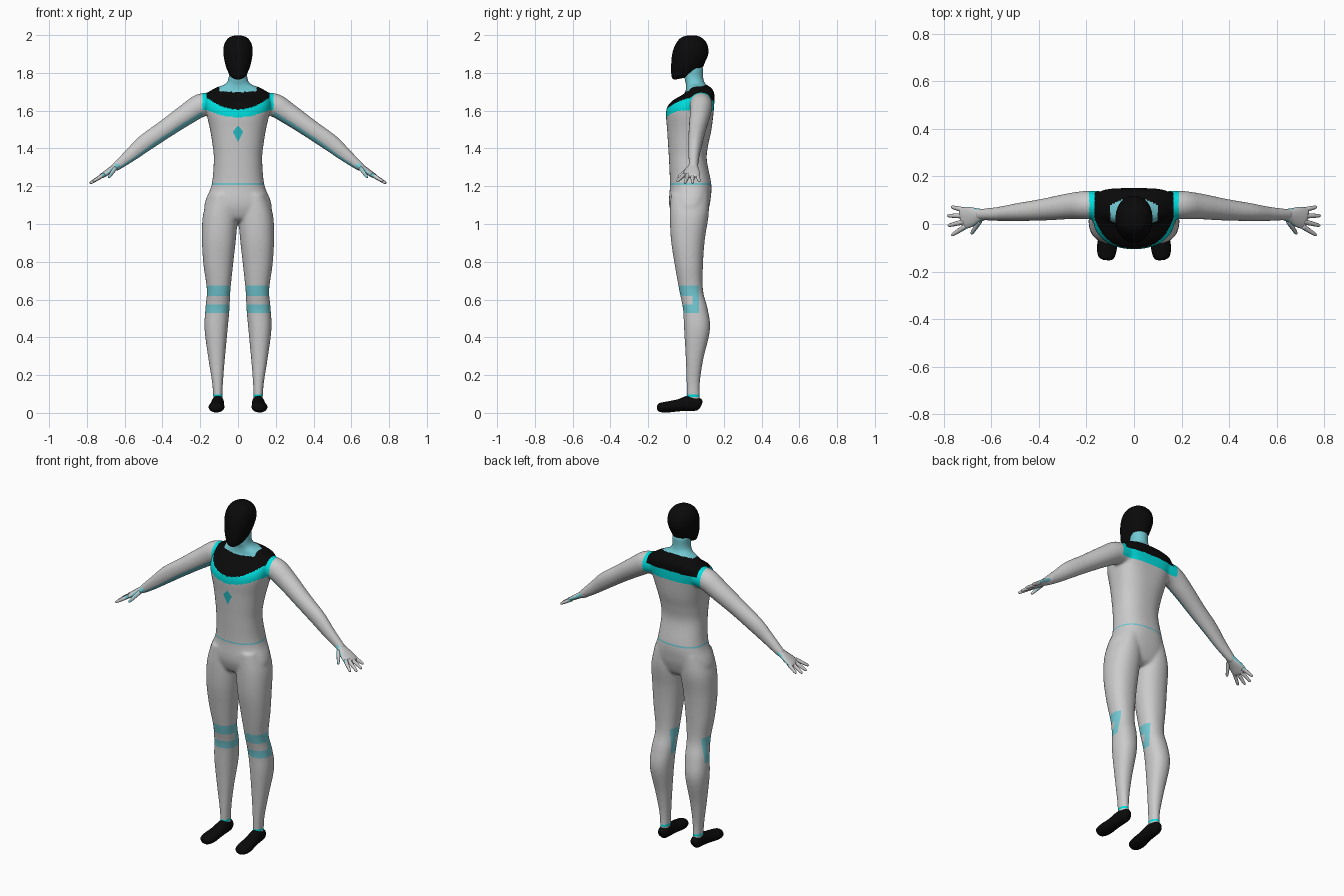
import bpy, bmesh, math
from mathutils import Vector

if "Cube" in bpy.data.objects:
    bpy.data.objects.remove(bpy.data.objects["Cube"])


def material(name, rgb):
    m = bpy.data.materials.new(name)
    m.use_nodes = True
    m.diffuse_color = (*rgb, 1)
    bsdf = m.node_tree.nodes["Principled BSDF"]
    bsdf.inputs["Base Color"].default_value = (*rgb, 1)
    bsdf.inputs["Roughness"].default_value = 0.7
    return m


MATS = [material("suit_grey", (0.6, 0.6, 0.6)),
        material("pale_blue", (0.17, 0.58, 0.65)),
        material("bright_cyan", (0.0, 0.75, 0.75)),
        material("black", (0.003, 0.003, 0.003)),
        material("teal", (0.02, 0.5, 0.55))]
GREY, PALE, CYAN, BLACK, TEAL = range(5)


def spline(rows, k=6):
    """Smoothly resample a list of equal-length rows."""
    p = [rows[0]] + list(rows) + [rows[-1]]
    out = []
    for i in range(1, len(p) - 2):
        for j in range(k):
            t = j / k
            out.append([0.5 * (2 * b + (c - a) * t + (2 * a - 5 * b + 4 * c - d) * t * t
                               + (3 * b - a - 3 * c + d) * t ** 3)
                        for a, b, c, d in zip(*p[i - 1:i + 3])])
    return out + [list(rows[-1])]


def loft(bm, rings):
    rings = [[bm.verts.new(p) for p in r] for r in rings]
    n = len(rings[0])
    for a, b in zip(rings, rings[1:]):
        for i in range(n):
            bm.faces.new((a[i], a[(i + 1) % n], b[(i + 1) % n], b[i]))
    bm.faces.new(rings[0])
    bm.faces.new(rings[-1])


def upright(bm, rows, side=1, n=48):
    """Rows: z, x min, x max, y front, y back, back squareness, tilt."""
    rings = []
    for z, x0, x1, y0, y1, sq, tilt in spline(rows):
        ring = []
        for i in range(n):
            a = 2 * math.pi * i / n
            c, s = math.cos(a), math.sin(a)
            e = 2 / (sq if s > 0 else 2.2)
            x = (x0 + x1) / 2 + (x1 - x0) / 2 * math.copysign(abs(c) ** e, c)
            y = (y0 + y1) / 2 + (y1 - y0) / 2 * math.copysign(abs(s) ** e, s)
            ring.append((side * x, y, z + tilt * y))
        rings.append(ring)
    loft(bm, rings)


def tube(bm, rows, side=1, n=24):
    """Rows: x, y, z, thickness radius, width radius."""
    rows = spline(rows)
    rings = []
    for i, (x, y, z, rt, rw) in enumerate(rows):
        t = Vector(rows[min(i + 1, len(rows) - 1)][:3]) - Vector(rows[max(i - 1, 0)][:3])
        u = t.cross(Vector((0, 0, 1))).normalized()
        v = u.cross(t).normalized()
        ring = []
        for j in range(n):
            a = 2 * math.pi * j / n
            p = Vector((x, y, z)) + u * rw * math.cos(a) + v * rt * math.sin(a)
            ring.append((side * p.x, p.y, p.z))
        rings.append(ring)
    loft(bm, rings)


def finish(name, bm, index=0):
    bmesh.ops.recalc_face_normals(bm, faces=bm.faces)
    me = bpy.data.meshes.new(name)
    for m in MATS:
        me.materials.append(m)
    for f in bm.faces:
        f.smooth = True
        f.material_index = index
    bm.to_mesh(me)
    bm.free()
    ob = bpy.data.objects.new(name, me)
    bpy.context.collection.objects.link(ob)
    return ob


# Body: torso with neck, legs and arms fused into one smooth skin
torso = [(1.01, .08, -.03, .07, 2.2), (1.03, .15, -.065, .1, 2.2), (1.08, .178, -.085, .12, 2.3),
         (1.13, .17, -.09, .13, 2.4), (1.21, .139, -.085, .134, 2.4), (1.34, .128, -.09, .11, 2.4),
         (1.42, .135, -.095, .118, 2.4), (1.5, .148, -.1, .135, 2.6), (1.6, .17, -.105, .147, 3.2),
         (1.65, .172, -.075, .15, 4), (1.69, .165, -.01, .15, 4), (1.72, .12, 0, .135, 3),
         (1.74, .07, 0, .105, 2.2), (1.77, .05, -.008, .092, 2), (1.83, .05, -.008, .092, 2)]
leg = [(1.16, .02, .15, -.08, .12), (1.05, .003, .185, -.085, .12), (.92, .011, .191, -.08, .1),
       (.785, .026, .183, -.06, .09), (.65, .04, .165, -.036, .09), (.55, .045, .173, -.016, .115),
       (.44, .055, .177, -.01, .127), (.28, .07, .156, -.001, .091), (.15, .08, .136, .003, .073),
       (.05, .083, .13, .005, .075)]
arm = [(.1, .08, 1.635, .055, .055), (.19, .08, 1.63, .062, .06), (.27, .075, 1.582, .057, .055),
       (.385, .06, 1.503, .05, .046), (.49, .05, 1.43, .047, .038), (.56, .043, 1.372, .038, .031),
       (.635, .04, 1.312, .026, .025), (.66, .039, 1.295, .02, .025)]
bm = bmesh.new()
upright(bm, [(z, -r, r, a, b, q, 0) for z, r, a, b, q in torso], n=64)
for s in (1, -1):
    upright(bm, [(*r, 2.2, 0) for r in leg], s)
    tube(bm, arm, s, 32)
body = finish("body_suit", bm)
rm = body.modifiers.new("fuse", 'REMESH')
rm.mode = 'VOXEL'
rm.voxel_size = 0.006
sm = body.modifiers.new("soften", 'SMOOTH')
sm.factor = 0.5
sm.iterations = 18
dg = bpy.context.evaluated_depsgraph_get()
skin = bpy.data.meshes.new_from_object(body.evaluated_get(dg))
body.modifiers.clear()
skin.materials.clear()
for m in MATS:
    skin.materials.append(m)

# Cut the painted borders into the skin
bm = bmesh.new()
bm.from_mesh(skin)


def cut(keep, co, no):
    faces = [f for f in bm.faces if keep(f.calc_center_median())]
    geom = set(faces)
    for f in faces:
        geom.update(f.edges)
        geom.update(f.verts)
    bmesh.ops.bisect_plane(bm, geom=list(geom), plane_co=co, plane_no=no, dist=1e-5)


for z in (.085, .097, .53, .575, .62, .675, 1.207, 1.216):
    cut(lambda c: abs(c.z - z) < .02 and abs(c.x) < .25, (0, 0, z), (0, 0, 1))
for y in (.035, .07):
    cut(lambda c: .52 < c.z < .69, (0, y, 0), (0, 1, 0))
for sx in (1, -1):
    for tip in (1.52, 1.435):
        cut(lambda c: abs(c.x) < .04 and 1.42 < c.z < 1.53 and c.y < 0,
            (0, 0, tip), (sx / .028, 0, 1 / (tip - 1.49)))

STRIPE = Vector((-.45, -.62, -.64)).normalized()


def paint(c, n):
    ax = abs(c.x)
    if ax < .1 and c.z > 1.70 + .35 * c.y:                 # neck
        return PALE
    bow = min(ax / .16, 1) ** 2                            # collar yoke
    black_z, cyan_z = (1.655, 1.6) if c.y > .05 else (1.606 + .06 * bow, 1.565 + .037 * bow)
    if ax < .166 and c.z > black_z:
        return BLACK
    if ax < .187 and c.z > cyan_z:
        return CYAN
    if ax > .187 and c.z > 1.24:                           # sleeve stripe
        return PALE if Vector((math.copysign(n.x, n.x * c.x), n.y, n.z)).dot(STRIPE) > .93 else GREY
    drop = (1.49 - c.z) / .055 if c.z < 1.49 else (c.z - 1.49) / .03
    if c.y < 0 and ax / .028 + drop < 1:                   # chest diamond
        return TEAL
    if 1.207 < c.z < 1.216:                                # waist line
        return PALE
    if .53 < c.z < .675 and c.y < .07:                     # knee loops
        if c.y > .035 or c.z > .62 or c.z < .575:
            return PALE
    if .085 < c.z < .097:                                  # ankle rim
        return CYAN
    return GREY


bm.normal_update()
for f in bm.faces:
    f.smooth = True
    f.material_index = paint(f.calc_center_median(), f.normal)
bm.to_mesh(skin)
bm.free()
body.data = skin

# Hooded head
bm = bmesh.new()
head = [(1.776, .012, -.05, -.005, .2), (1.786, .036, -.066, .05, .3), (1.802, .05, -.076, .085, .28),
        (1.84, .066, -.079, .1, .15), (1.9, .077, -.073, .118, 0), (1.95, .073, -.056, .113, 0),
        (1.985, .05, -.028, .085, 0), (1.999, .014, .01, .05, 0)]
upright(bm, [(z, -r, r, a, b, 2.1, t) for z, r, a, b, t in head])
finish("head", bm, BLACK)

# Hands and shoes
palm = [(.625, .04, 1.318, .022, .022), (.655, .036, 1.298, .018, .03), (.69, .03, 1.275, .015, .043),
        (.72, .024, 1.255, .012, .045), (.73, .022, 1.25, .006, .035)]
fingers = [((.71, .058, 1.261), (.77, .072, 1.225)), ((.715, .034, 1.258), (.785, .035, 1.215)),
           ((.715, .01, 1.258), (.783, -.007, 1.215)), ((.71, -.01, 1.261), (.768, -.048, 1.225)),
           ((.65, .012, 1.295), (.685, -.042, 1.245))]
shoe = [(.08, .105, .018, .022, .06), (.065, .106, .028, .012, .08), (.02, .107, .033, .01, .092),
        (-.04, .11, .037, .008, .072), (-.1, .114, .042, .002, .06), (-.14, .116, .033, .005, .052),
        (-.152, .117, .014, .016, .04)]
for s, label in ((1, "left"), (-1, "right")):
    bm = bmesh.new()
    tube(bm, palm, s)
    for a, b in fingers:
        a, b = Vector(a), Vector(b)
        tube(bm, [(*a.lerp(b, t), r, r) for t, r in
                  ((0, .0115), (.5, .0095), (.9, .007), (1, .003))], s, 12)
    hand = finish(label + "_hand", bm)
    for p in hand.data.polygons:
        if abs(p.normal.y) > .7 and abs(p.center.x) < .72:
            p.material_index = PALE
    bm = bmesh.new()
    tube(bm, [(x, y, (lo + hi) / 2, (hi - lo) / 2, w) for y, x, w, lo, hi in shoe], s)
    finish(label + "_shoe", bm, BLACK)
